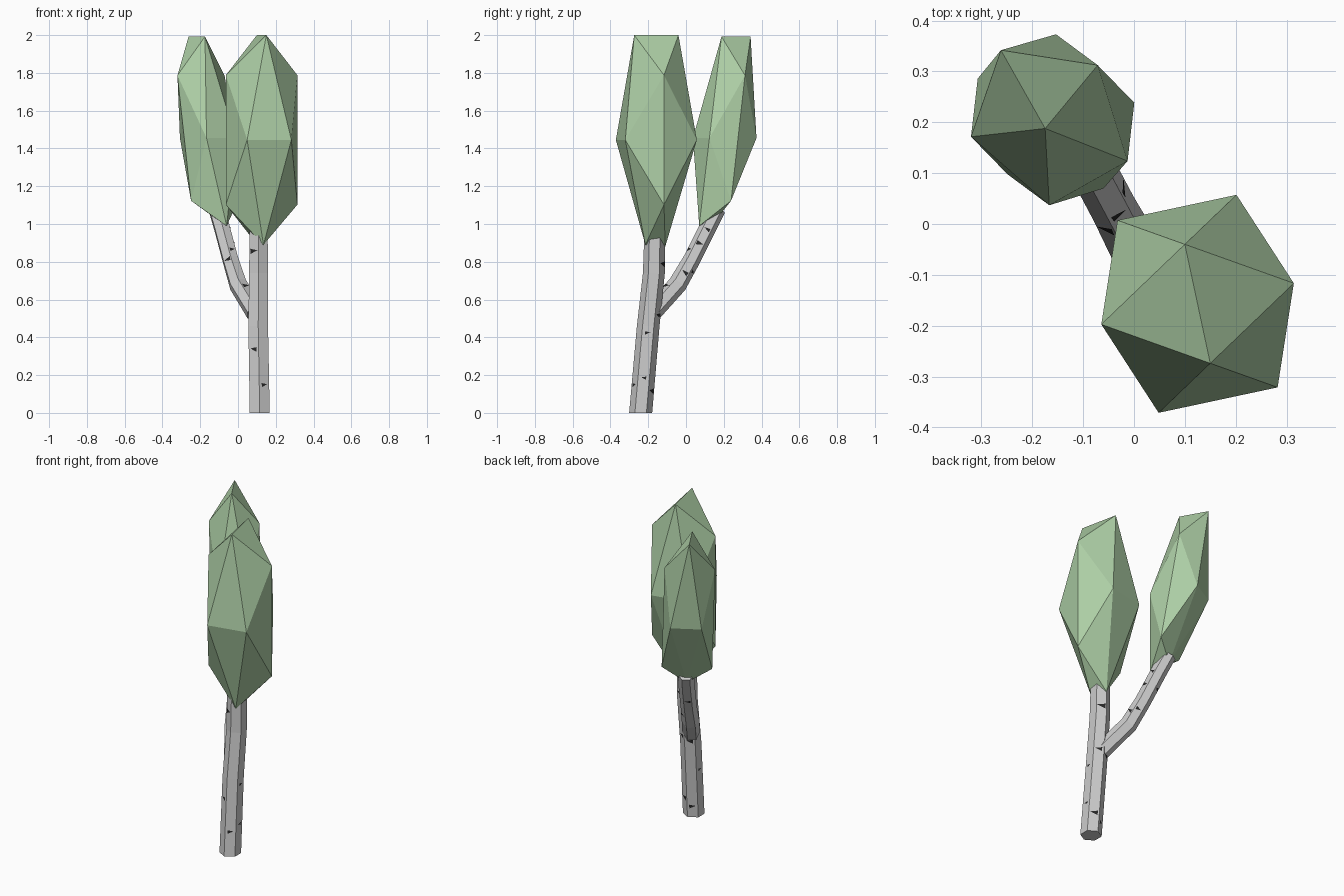
import bpy, bmesh, math
from mathutils import Vector

if "Cube" in bpy.data.objects:
    bpy.data.objects.remove(bpy.data.objects["Cube"])

PHI = (1 + 5 ** 0.5) / 2


def material(name, rgb):
    m = bpy.data.materials.new(name)
    m.diffuse_color = (*rgb, 1)
    m.use_nodes = True
    m.node_tree.nodes["Principled BSDF"].inputs["Base Color"].default_value = m.diffuse_color
    return m


def add_object(name, bm, mat=None):
    bmesh.ops.recalc_face_normals(bm, faces=bm.faces)
    me = bpy.data.meshes.new(name)
    bm.to_mesh(me)
    bm.free()
    ob = bpy.data.objects.new(name, me)
    bpy.context.collection.objects.link(ob)
    if mat:
        me.materials.append(mat)
    return ob


def tube_rings(path, radii, level=False, sides=6):
    """Six-sided rings along a path; level rings stay horizontal."""
    pts = [Vector(p) for p in path]
    rings = []
    for i, p in enumerate(pts):
        t = pts[min(i + 1, len(pts) - 1)] - pts[max(i - 1, 0)]
        t = Vector((0, 0, 1)) if level else t.normalized()
        u = Vector((1, 0, 0))
        u = (u - t * u.dot(t)).normalized()
        v = t.cross(u)
        angles = [math.pi / 6 + k * math.tau / sides for k in range(sides)]
        rings.append([p + radii[i] * (u * math.cos(a) + v * math.sin(a)) for a in angles])
    return rings


def build_tube(name, rings):
    bm = bmesh.new()
    vs = [[bm.verts.new(c) for c in r] for r in rings]
    n = len(rings[0])
    for lo, hi in zip(vs, vs[1:]):
        for k in range(n):
            bm.faces.new((lo[k], lo[(k + 1) % n], hi[(k + 1) % n], hi[k]))
    bm.faces.new(vs[0][::-1])
    bm.faces.new(vs[-1])
    return add_object(name, bm)


def build_marks(name, rings, marks, mat):
    """Small dark triangles laid on tube faces: (side, segment, height fraction, size)."""
    bm = bmesh.new()
    n = len(rings[0])
    for i, (side, seg, f, size) in enumerate(marks):
        a, b = rings[seg][side], rings[seg][(side + 1) % n]
        c, d = rings[seg + 1][side], rings[seg + 1][(side + 1) % n]
        across = (b - a).normalized()
        along = ((c + d) - (a + b)).normalized()
        nrm = across.cross(along).normalized()
        mid = (a + b).lerp(c + d, f) / 2 + nrm * 0.002
        s = 1 if i % 2 else -1
        # wide end sits near the face edge, point runs across the face
        tri = [mid + across * s * size * 0.55 + along * size * 0.35,
               mid + across * s * size * 0.5 - along * size * 0.35,
               mid - across * s * size * 0.55 + along * size * 0.15]
        bm.faces.new([bm.verts.new(p) for p in (tri if s < 0 else tri[::-1])])
    ob_bm = bm
    me = bpy.data.meshes.new(name)
    ob_bm.to_mesh(me)
    ob_bm.free()
    me.materials.append(mat)
    bpy.context.collection.objects.link(bpy.data.objects.new(name, me))


def build_crown(name, centre, edge, zs, lean, bottoms, mat):
    """Stretched, leaning icosahedron standing on an edge, with a pinched bottom edge."""
    c, e = Vector(centre), Vector((*edge, 0))
    side = Vector((-e.y, e.x, 0))
    up = Vector((*lean, zs))

    def at(x, y, z):
        return c + side * x + e * y + up * z

    pts = [at(0, s, PHI) for s in (1, -1)]
    pts += [at(x * PHI, 0, z) for x in (1, -1) for z in (1, -1)]
    pts += [at(x, y * PHI, 0) for x in (1, -1) for y in (1, -1)]
    pts += [Vector(b) for b in bottoms]
    bm = bmesh.new()
    for p in pts:
        bm.verts.new(p)
    bmesh.ops.convex_hull(bm, input=bm.verts[:])
    add_object(name, bm, mat)


green = material("leaf_green", (0.42, 0.62, 0.38))
dark = material("bark_dark", (0.02, 0.02, 0.02))

# Trunk
trunk = tube_rings([(0.115, -0.24, 0), (0.107, -0.2, 0.46), (0.109, -0.17, 0.74), (0.109, -0.165, 0.97)],
                   [0.061, 0.06, 0.058, 0.055], level=True)
build_tube("trunk", trunk)
build_marks("trunk_marks", trunk, [
    (4, 0, 0.32, 0.03), (3, 0, 0.73, 0.035), (2, 0, 0.65, 0.025), (5, 0, 0.4, 0.025),
    (5, 0, 0.92, 0.025), (0, 2, 0.2, 0.045), (3, 2, 0.5, 0.04), (0, 0, 0.25, 0.04),
    (1, 0, 0.15, 0.035), (1, 1, 0.1, 0.035), (2, 1, 0.75, 0.03), (0, 1, 0.2, 0.035)], dark)

# Side branch
branch = tube_rings([(0.09, -0.18, 0.53), (0.0, -0.045, 0.68), (-0.04, 0.03, 0.81),
                     (-0.085, 0.115, 0.98), (-0.115, 0.165, 1.08)],
                    [0.05, 0.05, 0.046, 0.046, 0.045])
build_tube("branch", branch)
build_marks("branch_marks", branch, [
    (4, 0, 0.75, 0.04), (3, 1, 0.9, 0.035), (4, 2, 0.2, 0.03), (5, 1, 0.4, 0.035),
    (5, 2, 0.45, 0.035), (5, 2, 0.9, 0.03), (0, 1, 0.6, 0.03), (1, 2, 0.5, 0.03)], dark)

# Leaf crowns
build_crown("front_crown", (0.125, -0.157, 1.445), (-0.025, 0.117), 0.343, (0, 0),
            [(0.11, -0.11, 0.88), (0.135, -0.215, 0.89)], green)
build_crown("back_crown", (-0.16, 0.205, 1.455), (-0.0435, 0.077), 0.332, (-0.036, 0.037),
            [(-0.06, 0.07, 0.99), (-0.12, 0.165, 1.03)], green)
